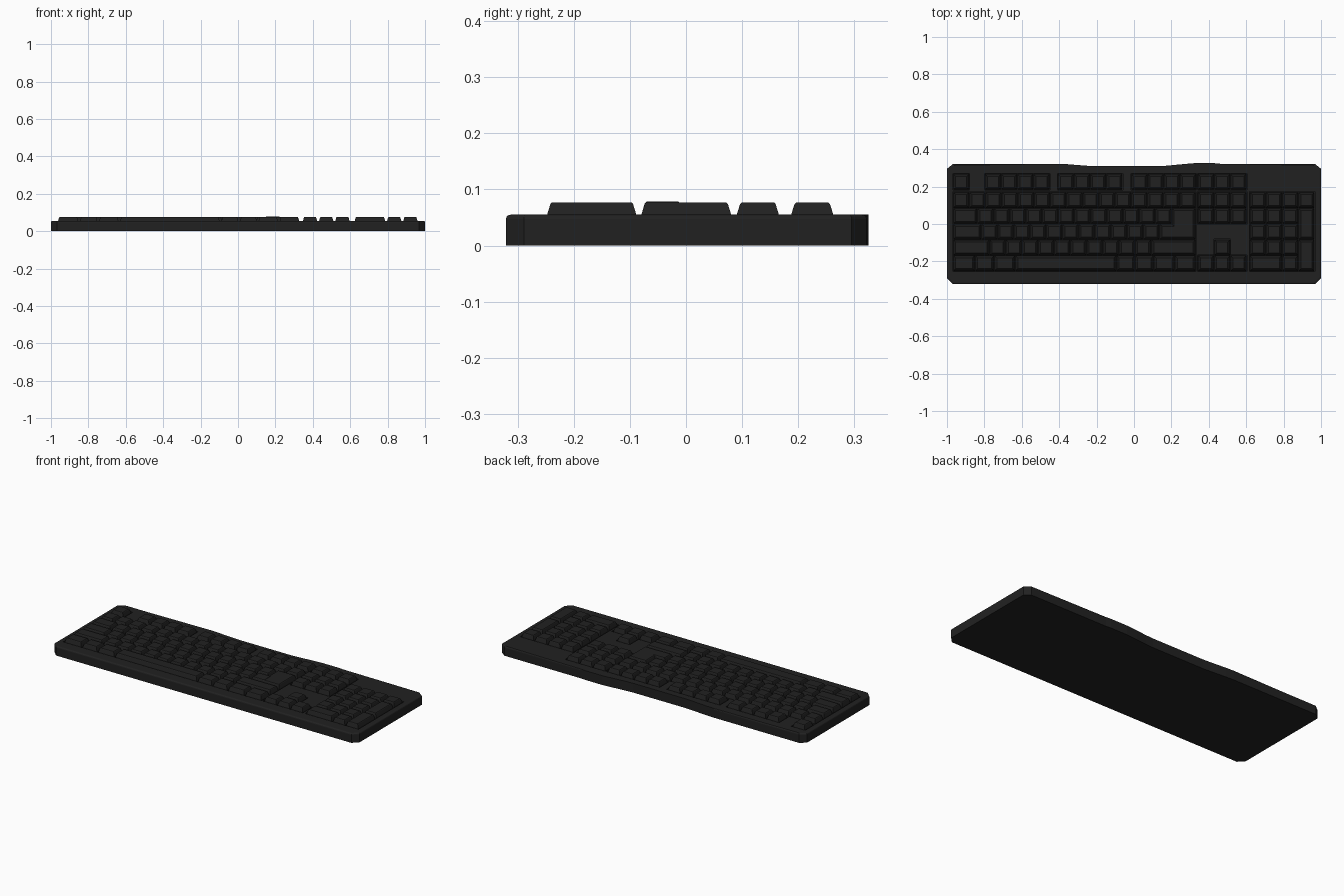
import bpy, bmesh

if "Cube" in bpy.data.objects:
    bpy.data.objects.remove(bpy.data.objects["Cube"])

mat = bpy.data.materials.new("charcoal_plastic")
mat.diffuse_color = (0.0155, 0.0155, 0.0155, 1)
mat.use_nodes = True
mat.node_tree.nodes["Principled BSDF"].inputs["Base Color"].default_value = mat.diffuse_color

TOP, FLOOR, KEY = 0.055, 0.034, 0.077
U = 0.0865                                           # one key unit
ROWS = [0.225, 0.128, 0.043, -0.042, -0.126, -0.210]  # row centres, back to front
H = 0.0425                                           # half row pitch
MAIN, NAV, PAD = -0.967, 0.342, 0.619                # left edges of the key blocks


def finish(bm, name):
    bmesh.ops.recalc_face_normals(bm, faces=bm.faces)
    me = bpy.data.meshes.new(name)
    bm.to_mesh(me)
    bm.free()
    ob = bpy.data.objects.new(name, me)
    bpy.context.collection.objects.link(ob)
    me.materials.append(mat)
    return ob


def prism(bm, outline, z0, z1):
    lo = [bm.verts.new((x, y, z0)) for x, y in outline]
    hi = [bm.verts.new((x, y, z1)) for x, y in outline]
    n = len(lo)
    bm.faces.new(lo[::-1])
    top = bm.faces.new(hi)
    for i in range(n):
        j = (i + 1) % n
        bm.faces.new((lo[i], lo[j], hi[j], hi[i]))
    return top


def keycap(bm, x0, x1, y0, y1, top=KEY):
    # tapered cap with a softened upper rim
    rings = []
    for z, d in ((FLOOR - 0.002, 0.001), (TOP, 0.005), (top - 0.003, 0.0108), (top, 0.0138)):
        rings.append([bm.verts.new((x, y, z)) for x, y in
                      ((x0 + d, y0 + d), (x1 - d, y0 + d), (x1 - d, y1 - d), (x0 + d, y1 - d))])
    for a, b in zip(rings, rings[1:]):
        for i in range(4):
            j = (i + 1) % 4
            bm.faces.new((a[i], a[j], b[j], b[i]))
    bm.faces.new(rings[-1])
    bm.faces.new(rings[0][::-1])


def key_row(bm, x, row, widths):
    for w in widths:
        keycap(bm, x, x + w * U, ROWS[row] - H, ROWS[row] + H)
        x += w * U


# case: chamfered slab with a wavy back edge and a rounded top rim
outline = [(-1, -0.289), (-0.968, -0.321), (0.968, -0.321), (1, -0.289),
           (1, 0.295), (0.966, 0.322), (0.46, 0.322), (0.43, 0.325), (0.32, 0.325),
           (0.25, 0.319), (0.18, 0.312), (0.13, 0.309), (-0.21, 0.309),
           (-0.26, 0.312), (-0.36, 0.320), (-0.41, 0.322), (-0.966, 0.322), (-1, 0.295)]
bm = bmesh.new()
top = prism(bm, outline, 0, TOP)
bmesh.ops.bevel(bm, geom=list(top.edges), offset=0.008, segments=3, profile=0.5, affect='EDGES')
case = finish(bm, "case")

# wells sunk into the case around each key block
f_groups = [(MAIN, 1), (-0.797, 4), (-0.408, 4), (-0.014, 4), (NAV, 3)]
wells = [(x, x + n * U, 0, 0) for x, n in f_groups]
wells += [(MAIN, MAIN + 15 * U, 1, 5), (NAV, NAV + 3 * U, 1, 2), (PAD, PAD + 4 * U, 1, 5)]
bm = bmesh.new()
m = 0.002
for x0, x1, r0, r1 in wells:
    ya, yb = ROWS[r1] - H - m, ROWS[r0] + H + m
    prism(bm, [(x0 - m, ya), (x1 + m, ya), (x1 + m, yb), (x0 - m, yb)], FLOOR, 0.1)
a, b, c, d = NAV - m, NAV + U - m, NAV + 2 * U + m, NAV + 3 * U + m
ya, ym, yb = ROWS[5] - H - m, ROWS[5] + H + m, ROWS[4] + H + m
prism(bm, [(a, ya), (d, ya), (d, ym), (c, ym), (c, yb), (b, yb), (b, ym), (a, ym)], FLOOR, 0.1)
cutter = finish(bm, "well_cutter")
cutter.hide_render = True
cut = case.modifiers.new("wells", 'BOOLEAN')
cut.operation, cut.object, cut.solver = 'DIFFERENCE', cutter, 'EXACT'
bpy.context.view_layer.objects.active = case
bpy.ops.object.modifier_apply(modifier="wells")
bpy.data.objects.remove(cutter)

# function row
bm = bmesh.new()
for x, n in f_groups:
    key_row(bm, x, 0, [1] * n)
finish(bm, "function_keys")

# main typing block
bm = bmesh.new()
key_row(bm, MAIN, 1, [1] * 15)
key_row(bm, MAIN, 2, [1.5] + [1] * 12)
key_row(bm, MAIN, 3, [1.75] + [1] * 11)
key_row(bm, MAIN, 4, [2.25] + [1] * 10 + [2.75])
key_row(bm, MAIN, 5, [1.36, 1.18, 1.3, 6.26, 1.15, 1.15, 1.3, 1.3])
finish(bm, "typing_keys")

# L-shaped return key
bm = bmesh.new()
keycap(bm, MAIN + 13.5 * U, MAIN + 15 * U, ROWS[3] - H, ROWS[2] + H)
keycap(bm, MAIN + 12.75 * U, MAIN + 13.9 * U, ROWS[3] - H, ROWS[3] + H, KEY + 0.0012)
finish(bm, "return_key")

# navigation and arrow keys
bm = bmesh.new()
key_row(bm, NAV, 1, [1] * 3)
key_row(bm, NAV, 2, [1] * 3)
key_row(bm, NAV + U, 4, [1])
key_row(bm, NAV, 5, [1] * 3)
finish(bm, "navigation_keys")

# number pad with two tall keys
bm = bmesh.new()
key_row(bm, PAD, 1, [1] * 4)
for r in (2, 3, 4):
    key_row(bm, PAD, r, [1] * 3)
key_row(bm, PAD, 5, [2, 1])
for r in (2, 4):
    keycap(bm, PAD + 3 * U, PAD + 4 * U, ROWS[r + 1] - H, ROWS[r] + H)
finish(bm, "number_pad_keys")
